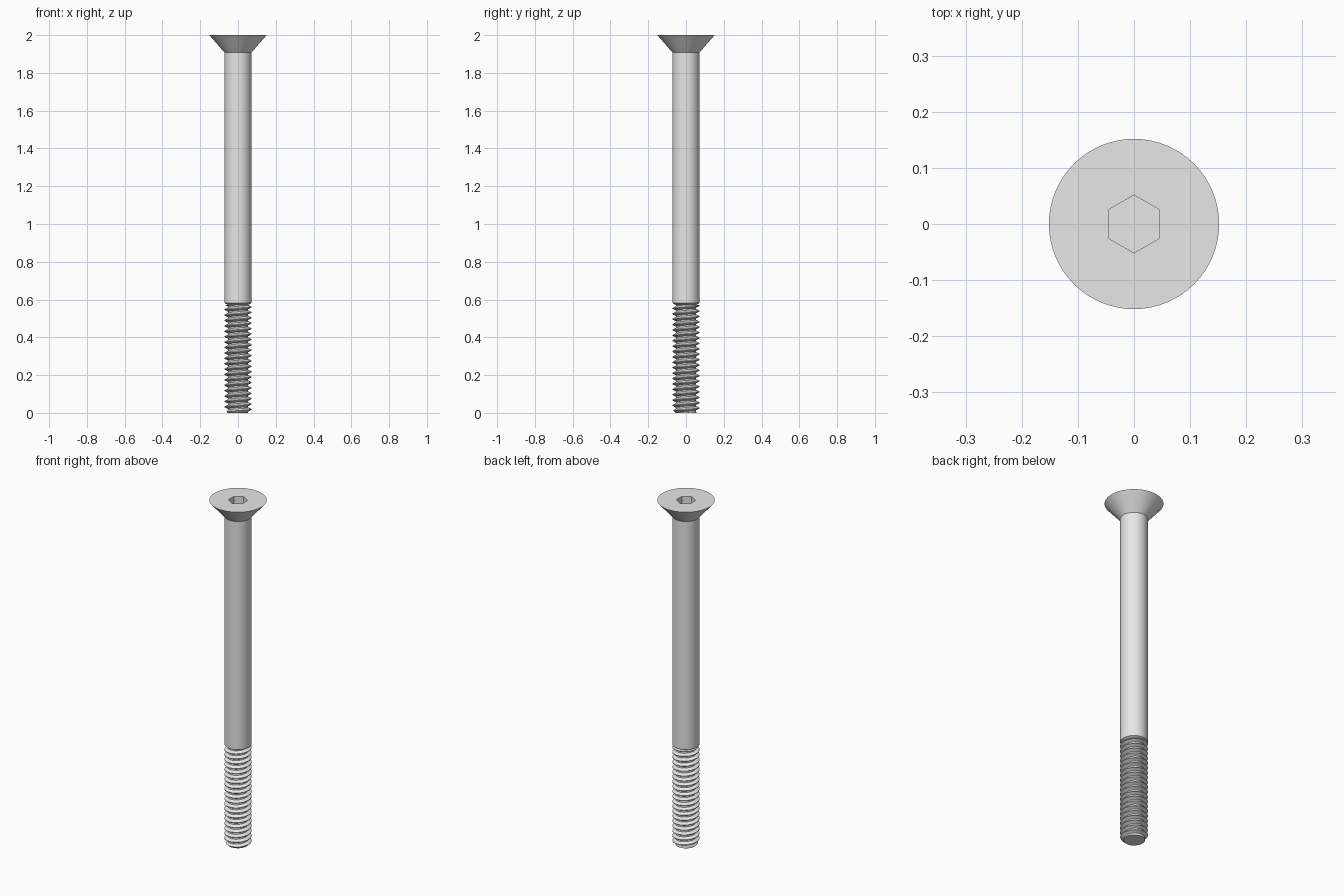
import bpy
import bmesh
from math import sin, cos, pi, sqrt
from mathutils import Vector

SEGMENTS = 64
SHANK_R = 0.0714
ROOT_R = 0.054
HEAD_R = 0.1517
PITCH = 0.02857
THREAD_TOP = 20 * PITCH
HEAD_BASE = 1.908
SOCKET_R = 0.0515
SOCKET_DEPTH = 0.065

if "Cube" in bpy.data.objects:
    bpy.data.objects.remove(bpy.data.objects["Cube"], do_unlink=True)

steel = bpy.data.materials.new("plain steel grey")
steel.use_nodes = True
steel.diffuse_color = (0.8, 0.8, 0.8, 1)
steel.node_tree.nodes["Principled BSDF"].inputs["Base Color"].default_value = (0.8, 0.8, 0.8, 1)


def ring(bm, radius, z, count, turn=0.0):
    return [bm.verts.new((radius * cos(turn + 2 * pi * i / count),
                          radius * sin(turn + 2 * pi * i / count), z))
            for i in range(count)]


def bridge(bm, lower, upper):
    n = len(lower)
    for i in range(n):
        j = (i + 1) % n
        bm.faces.new((lower[i], lower[j], upper[j], upper[i]))


def loop_edges(bm, loop):
    return [bm.edges.get((v, loop[(i + 1) % len(loop)])) for i, v in enumerate(loop)]


def finish(bm, name):
    bmesh.ops.recalc_face_normals(bm, faces=bm.faces)
    mesh = bpy.data.meshes.new(name)
    bm.to_mesh(mesh)
    bm.free()
    mesh.materials.append(steel)
    obj = bpy.data.objects.new(name, mesh)
    bpy.context.collection.objects.link(obj)
    bpy.ops.object.select_all(action='DESELECT')
    obj.select_set(True)
    bpy.context.view_layer.objects.active = obj
    bpy.ops.object.shade_smooth_by_angle(angle=pi / 6)
    return obj


# Plain shank with countersunk head
bm = bmesh.new()
profile = [(ROOT_R - 0.003, THREAD_TOP), (ROOT_R, THREAD_TOP),
           (SHANK_R, THREAD_TOP + 0.01), (SHANK_R, HEAD_BASE), (HEAD_R, 2.0)]
rings = [ring(bm, r, z, SEGMENTS) for r, z in profile]
for lower, upper in zip(rings, rings[1:]):
    bridge(bm, lower, upper)
bm.faces.new(rings[0])

# Hexagonal socket sunk into the flat top
floor = ring(bm, SOCKET_R, 2.0 - SOCKET_DEPTH, 6, pi / 2)
mouth = ring(bm, SOCKET_R, 2.0, 6, pi / 2)
bridge(bm, floor, mouth)
bm.faces.new(floor)
bmesh.ops.triangle_fill(bm, use_beauty=True, normal=Vector((0, 0, 1)),
                        edges=loop_edges(bm, rings[-1]) + loop_edges(bm, mouth))
finish(bm, "shank_and_head")

# Right-handed thread: a tooth profile swept along a helix
bm = bmesh.new()
tooth = [(ROOT_R, 0), (ROOT_R, 0.25), (SHANK_R, 0.5625), (SHANK_R, 0.6875), (ROOT_R, 1)]
previous = None
for step in range(23 * SEGMENTS + 1):
    angle = 2 * pi * step / SEGMENTS
    base = PITCH * (step / SEGMENTS - 2)
    section = [bm.verts.new((r * cos(angle), r * sin(angle), base + t * PITCH))
               for r, t in tooth]
    if previous:
        for k in range(len(tooth) - 1):
            bm.faces.new((previous[k], section[k], section[k + 1], previous[k + 1]))
    previous = section
bmesh.ops.remove_doubles(bm, verts=bm.verts, dist=0.00001)

# Trim the thread square at both ends and cap it
for z, direction in ((0, -1), (THREAD_TOP, 1)):
    cut = bmesh.ops.bisect_plane(
        bm, geom=bm.verts[:] + bm.edges[:] + bm.faces[:], dist=0.000001,
        plane_co=(0, 0, z), plane_no=(0, 0, direction), clear_outer=True)
    rim = [e for e in cut["geom_cut"] if isinstance(e, bmesh.types.BMEdge)]
    bmesh.ops.holes_fill(bm, edges=rim, sides=0)

# Lead-in chamfer at the tip
bmesh.ops.bisect_plane(bm, geom=bm.verts[:] + bm.edges[:] + bm.faces[:],
                       plane_co=(0, 0, 0.0165), plane_no=(0, 0, 1))
for v in bm.verts:
    radius = sqrt(v.co.x ** 2 + v.co.y ** 2)
    limit = 0.055 + v.co.z
    if radius > limit:
        v.co.x *= limit / radius
        v.co.y *= limit / radius
finish(bm, "thread")
